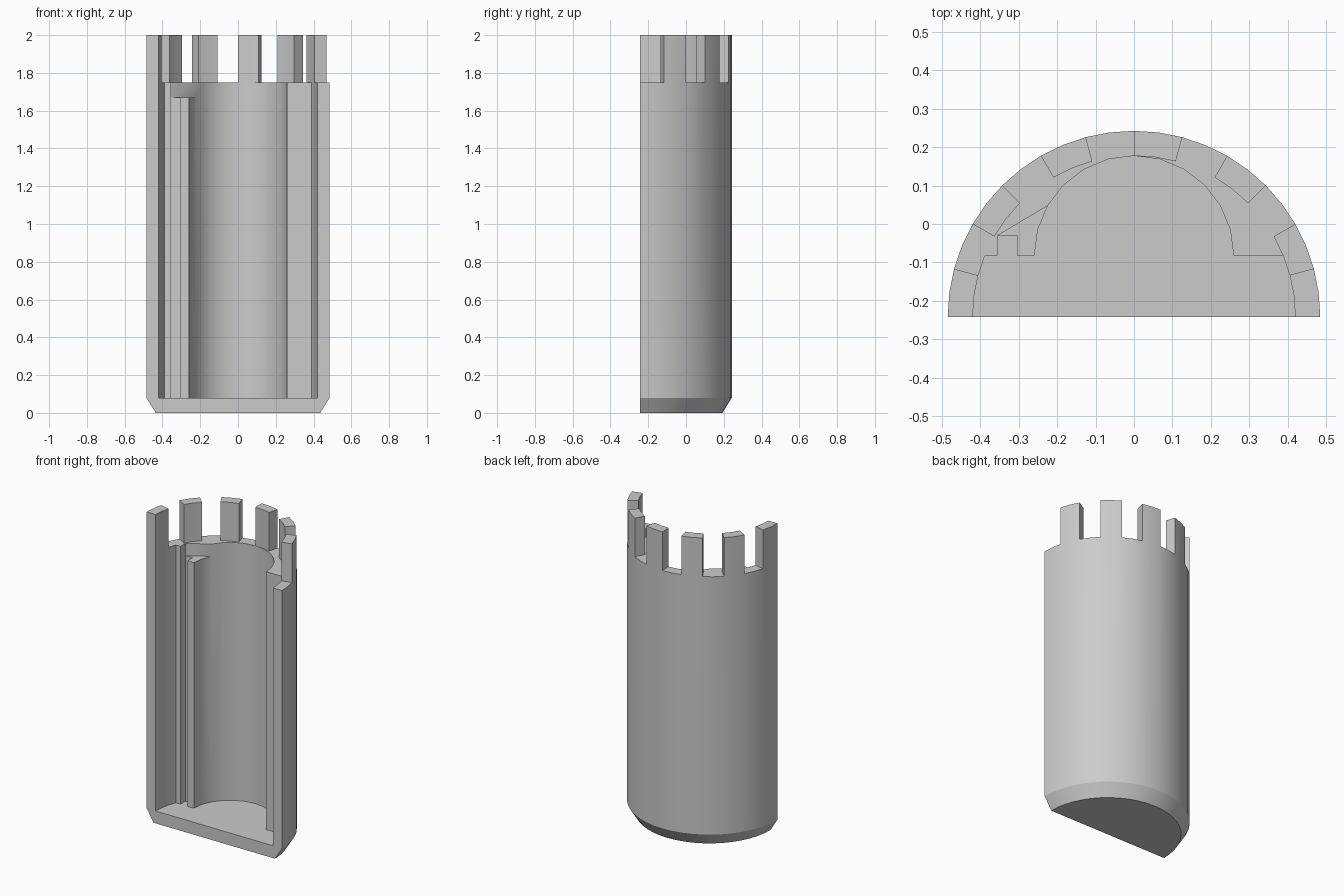
import bpy, bmesh
from math import sin, cos, radians

if "Cube" in bpy.data.objects:
    bpy.data.objects.remove(bpy.data.objects["Cube"], do_unlink=True)

CY = -0.2425                      # centre line of the half cylinder
R_OUT, R_IN, R_BASE = 0.485, 0.42, 0.435
FLOOR, POCKET, RIM, TOP = 0.08, 1.67, 1.75, 2.0
LEDGE = CY + R_IN * sin(radians(22.5))
R_BORE = CY + R_IN - LEDGE        # the bore touches the inner wall at the back

grey = bpy.data.materials.new("light_grey")
grey.use_nodes = True
grey.diffuse_color = (0.6, 0.6, 0.6, 1)
grey.node_tree.nodes["Principled BSDF"].inputs["Base Color"].default_value = (0.6, 0.6, 0.6, 1)

bm = bmesh.new()


def arc(r, a0, a1, step=7.5, cy=CY):
    n = round(abs(a1 - a0) / step)
    angles = [radians(a0 + (a1 - a0) * i / n) for i in range(n + 1)]
    return [(r * cos(a), cy + r * sin(a)) for a in angles]


def bore(a0, a1):
    return arc(R_BORE, a0, a1, 15, LEDGE)


def face(points):
    bm.faces.new([bm.verts.new(p) for p in points])


def cap(pts, z):
    """Level face; points run anticlockwise to face up."""
    face([(x, y, z) for x, y in pts])


def wall(path, z0, z1, upper=None):
    """Upright strip along a path with the solid on its left."""
    upper = upper or path
    for i in range(len(path) - 1):
        face([(*path[i], z0), (*path[i + 1], z0),
              (*upper[i + 1], z1), (*upper[i], z1)])


def closed(pts):
    return pts + pts[:1]


def ring_cell(a0, a1):
    return arc(R_OUT, a0, a1) + arc(R_IN, a1, a0)


# Chamfered foot and floor
foot = arc(R_BASE, 0, 180)
cap(foot[::-1], 0)
wall(closed(foot), 0, FLOOR, closed(arc(R_OUT, 0, 180)))

# Inside of the shell: side walls, ledges, round bore, narrow slot on the right
slot_back = [(-0.355, -0.03), (-0.305, -0.03)]
slot_edge = (-0.355, LEDGE)
left_side = bore(90, 0) + arc(R_IN, 22.5, 0)
right_side = arc(R_IN, 180, 157.5) + [slot_edge]
lower = right_side + slot_back + [(-0.305, LEDGE)] + bore(180, 105) + left_side
upper = right_side + slot_back[:1] + bore(150, 105) + left_side
cap(lower[::-1], FLOOR)

# Outer wall, then both levels of the inside with the flat front edges
wall(arc(R_OUT, 0, 180), FLOOR, RIM)
ends = [(-R_OUT, CY)], [(R_OUT, CY)]
wall(ends[0] + lower + ends[1], FLOOR, POCKET)
wall(ends[0] + upper + ends[1], POCKET, RIM)

# Floor of the shallow pocket joining slot and bore
cap(bore(150, 180) + [(-0.305, LEDGE)] + slot_back[::-1], POCKET)

# Rim between inner wall and bore, one part on each side
cap(arc(R_IN, 22.5, 90) + bore(90, 0)[1:], RIM)
cap(arc(R_IN, 90, 157.5) + [slot_edge, slot_back[0]] + bore(150, 105), RIM)

# Crown: gaps and teeth take turns around the rim
for a in range(0, 180, 30):
    cap(ring_cell(a, a + 15), RIM)
    tooth = ring_cell(a + 15, a + 30)
    wall(closed(tooth), RIM, TOP)
    cap(tooth, TOP)

bmesh.ops.remove_doubles(bm, verts=bm.verts, dist=0.0001)
mesh = bpy.data.meshes.new("half_shell")
bm.to_mesh(mesh)
bm.free()
mesh.materials.append(grey)
shell = bpy.data.objects.new("half_shell", mesh)
bpy.context.collection.objects.link(shell)

bpy.ops.object.select_all(action="DESELECT")
shell.select_set(True)
bpy.context.view_layer.objects.active = shell
bpy.ops.object.shade_smooth_by_angle(angle=radians(25))
